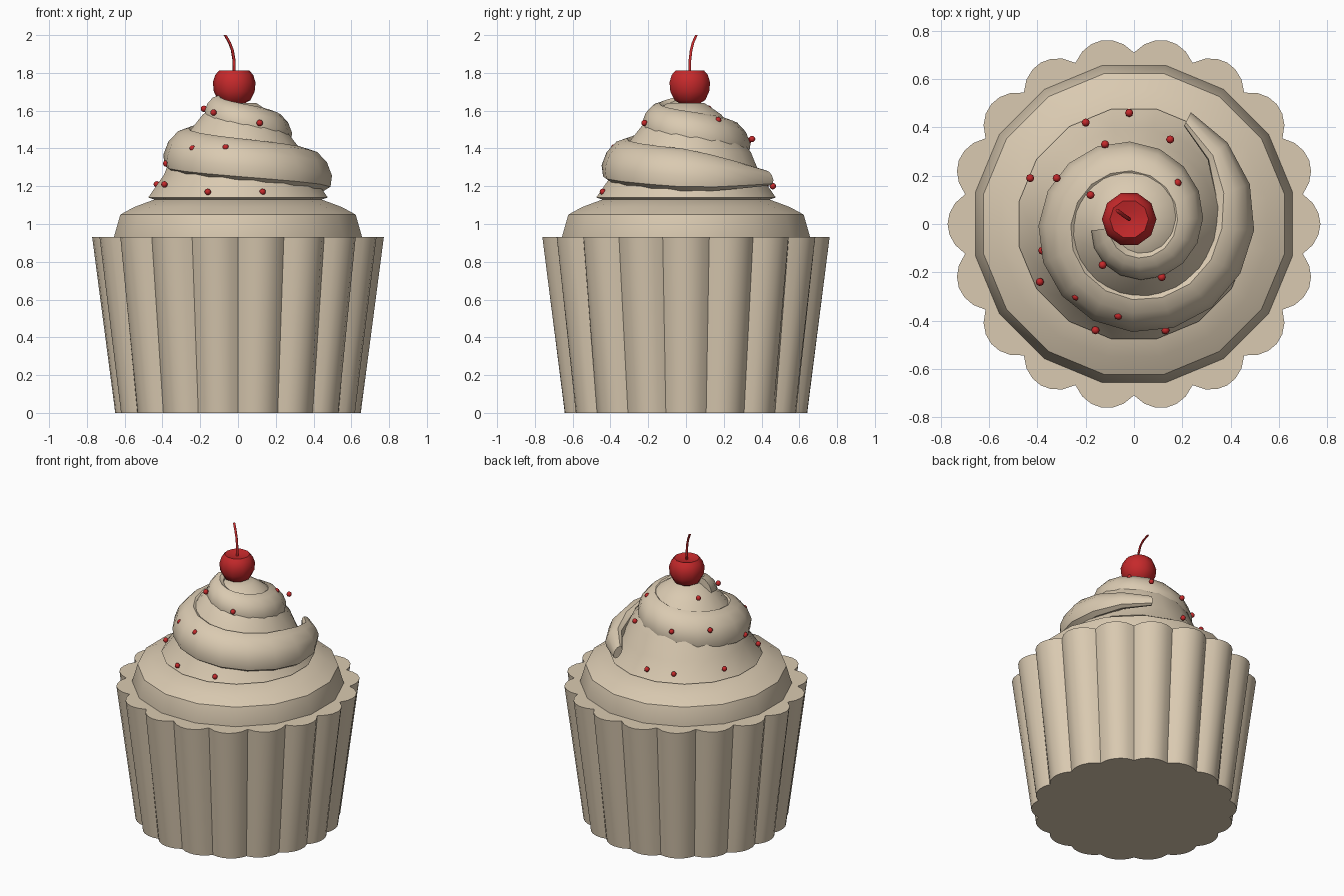
import bpy, bmesh, math
from mathutils import Vector

if "Cube" in bpy.data.objects:
    bpy.data.objects.remove(bpy.data.objects["Cube"])

def mat(name, rgb):
    m = bpy.data.materials.new(name)
    m.diffuse_color = (*rgb, 1)
    m.use_nodes = True
    m.node_tree.nodes["Principled BSDF"].inputs["Base Color"].default_value = m.diffuse_color
    return m

CREAM = mat("cream", (0.70, 0.59, 0.44))
RED = mat("cherry_red", (0.56, 0.022, 0.024))

def loft(name, rings, material, angle=40):
    """Skin a list of closed rings and cap both ends."""
    bm = bmesh.new()
    vr = [[bm.verts.new(p) for p in ring] for ring in rings]
    n = len(vr[0])
    for a, b in zip(vr, vr[1:]):
        for i in range(n):
            j = (i + 1) % n
            bm.faces.new((a[i], a[j], b[j], b[i]))
    bm.faces.new(vr[0][::-1])
    bm.faces.new(vr[-1])
    bmesh.ops.recalc_face_normals(bm, faces=bm.faces)
    me = bpy.data.meshes.new(name)
    bm.to_mesh(me)
    bm.free()
    ob = bpy.data.objects.new(name, me)
    bpy.context.collection.objects.link(ob)
    me.materials.append(material)
    bpy.ops.object.select_all(action='DESELECT')
    ob.select_set(True)
    bpy.context.view_layer.objects.active = ob
    bpy.ops.object.shade_smooth_by_angle(angle=math.radians(angle))
    return ob

def circle(r, z, n, cx=0, cy=0, turn=0.0):
    return [(cx + r * math.cos(2 * math.pi * (i + turn) / n),
             cy + r * math.sin(2 * math.pi * (i + turn) / n), z) for i in range(n)]

# fluted paper wrapper: 18 rounded lobes with sharp notches
def scallop(notch, peak, z):
    n = 18 * 6
    ring = []
    for i in range(n):
        a = 2 * math.pi * i / n
        r = notch + (peak - notch) * abs(math.cos(9 * a)) ** 0.8
        ring.append((r * math.cos(a), r * math.sin(a), z))
    return ring

loft("wrapper", [scallop(0.615, 0.65, 0), scallop(0.71, 0.772, 0.93)], CREAM, 25)

# cake top bulging out of the wrapper
loft("cake_top", [circle(r, z, 16, turn=0.5) for r, z in
     ((0.66, 0.85), (0.67, 0.93), (0.635, 1.05), (0.56, 1.09), (0.45, 1.13), (0.3, 1.135))], CREAM, 35)

# frosting core under the swirl
loft("frosting_core", [circle(r, z, 16, turn=0.5) for r, z in
     ((0.42, 1.12), (0.485, 1.14), (0.40, 1.26), (0.35, 1.38),
      (0.27, 1.48), (0.19, 1.58), (0.10, 1.64))], CREAM, 40)

# frosting swirl: flattened tube winding clockwise, up and inward
rings = []
STEPS = 27
for k in range(STEPS + 1):
    turns = 1.65 * k / STEPS
    a = math.radians(63) - 2 * math.pi * turns
    size = min(1, 0.35 + k * 0.25) * (1 - 0.45 * max(0, turns - 0.7))
    w, h = 0.075 * size, 0.125 * size
    r0 = 0.51 - 0.21 * turns - w * 0.85
    z0 = 1.245 + 0.225 * turns
    ring = []
    for i in range(10):
        b = 2 * math.pi * i / 10
        u, v = w * math.cos(b), h * math.sin(b)
        r = r0 + 0.85 * u - 0.53 * v
        z = z0 + 0.53 * u + 0.85 * v
        ring.append((r * math.cos(a), r * math.sin(a), max(z, 1.13)))
    rings.append(ring)
loft("frosting_swirl", rings, CREAM, 45)

# cherry, slightly off centre
loft("cherry", [circle(r, z, 10, -0.02, 0.02) for r, z in
     ((0.04, 1.63), (0.085, 1.655), (0.108, 1.70), (0.113, 1.75),
      (0.10, 1.79), (0.08, 1.812), (0.03, 1.80))], RED, 50)

# bent cherry stem
path = [(-0.02, 0.02, 1.79), (-0.02, 0.02, 1.86), (-0.03, 0.027, 1.92),
        (-0.045, 0.037, 1.96), (-0.068, 0.055, 2.0)]
loft("cherry_stem", [circle(0.008, z, 6, x, y) for x, y, z in path], RED, 60)

# round sprinkles on the frosting
spots = [(-0.02, 0.46, 1.20), (-0.20, 0.42, 1.20), (0.15, 0.35, 1.45), (-0.12, 0.33, 1.44),
         (-0.43, 0.19, 1.21), (-0.32, 0.19, 1.45), (-0.18, 0.12, 1.61), (0.18, 0.17, 1.55),
         (-0.38, -0.11, 1.32), (-0.39, -0.24, 1.21), (-0.24, -0.30, 1.40), (-0.065, -0.38, 1.405),
         (-0.16, -0.44, 1.17), (0.13, -0.44, 1.17), (-0.13, -0.17, 1.59), (0.115, -0.22, 1.535)]
for i, p in enumerate(spots):
    bpy.ops.mesh.primitive_uv_sphere_add(segments=8, ring_count=6, radius=0.017, location=p)
    ob = bpy.context.object
    ob.name = f"sprinkle_{i + 1}"
    ob.data.materials.append(RED)
    bpy.ops.object.shade_smooth_by_angle(angle=math.radians(60))
